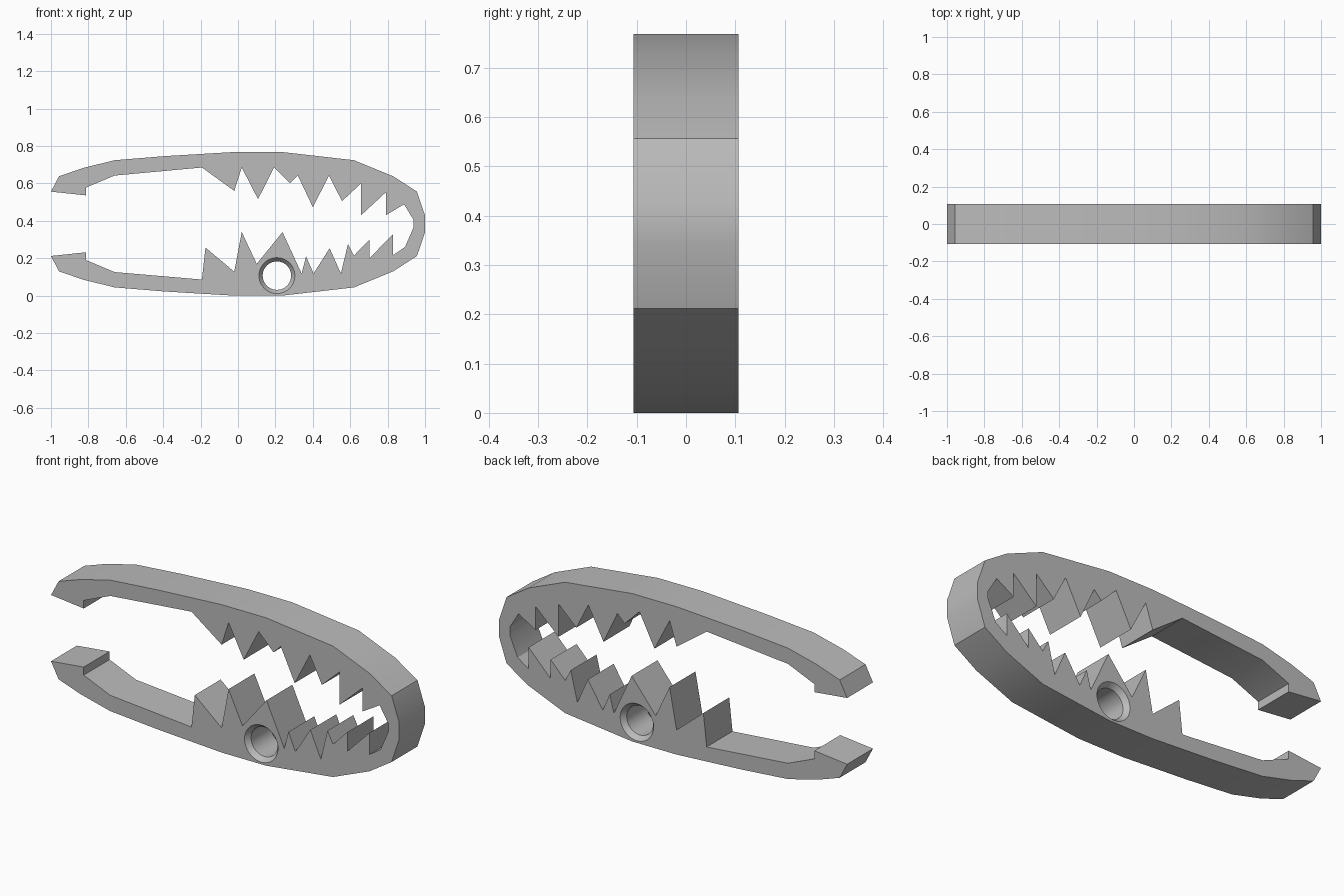
import bpy
import bmesh
import math

HALF_WIDTH = 0.106
MID_HEIGHT = 0.384

cube = bpy.data.objects.get("Cube")
if cube:
    bpy.data.objects.remove(cube, do_unlink=True)

grey = bpy.data.materials.new("plain grey")
grey.use_nodes = True
grey.diffuse_color = (0.50, 0.50, 0.50, 1)
grey.node_tree.nodes["Principled BSDF"].inputs["Base Color"].default_value = (0.50, 0.50, 0.50, 1)


def mirrored(points):
    """Reflect a run of profile points about the middle height, in reverse order."""
    return [(x, 2 * MID_HEIGHT - z) for x, z in reversed(points)]


def make_object(name, bm):
    bmesh.ops.recalc_face_normals(bm, faces=bm.faces[:])
    mesh = bpy.data.meshes.new(name)
    bm.to_mesh(mesh)
    bm.free()
    mesh.materials.append(grey)
    obj = bpy.data.objects.new(name, mesh)
    bpy.context.collection.objects.link(obj)
    return obj


def extruded_profile(name, points):
    """Closed outline in the xz plane, extruded across the full width."""
    bm = bmesh.new()
    face = bm.faces.new([bm.verts.new((x, -HALF_WIDTH, z)) for x, z in points])
    result = bmesh.ops.extrude_face_region(bm, geom=[face])
    moved = [v for v in result["geom"] if isinstance(v, bmesh.types.BMVert)]
    bmesh.ops.translate(bm, verts=moved, vec=(0, 2 * HALF_WIDTH, 0))
    return make_object(name, bm)


def lathed_cutter(name, x, z, profile, sides=48):
    """Solid of revolution about an axis along y, from (radius, y) pairs."""
    bm = bmesh.new()
    rings = []
    for radius, y in profile:
        angles = [2 * math.pi * i / sides for i in range(sides)]
        rings.append([bm.verts.new((x + radius * math.cos(a), y, z + radius * math.sin(a)))
                      for a in angles])
    for low, high in zip(rings, rings[1:]):
        for i in range(sides):
            j = (i + 1) % sides
            bm.faces.new((low[i], low[j], high[j], high[i]))
    bm.faces.new(rings[0])
    bm.faces.new(rings[-1])
    return make_object(name, bm)


# Outer back of the upper jaw, from gripping tip to hinge bend
outer = [(-1, 0.556), (-0.957, 0.638), (-0.83, 0.682), (-0.66, 0.724), (-0.39, 0.746),
         (-0.02, 0.768), (0.235, 0.768), (0.62, 0.724), (0.83, 0.638), (0.957, 0.556),
         (1, 0.428)]

# Hooked grip inside each jaw tip
grip = [(-0.66, 0.642), (-0.812, 0.578), (-0.812, 0.536)]

# Lower teeth, from the hinge bend towards the tip
lower_teeth = [(0.938, 0.364), (0.893, 0.26), (0.83, 0.217), (0.83, 0.33), (0.703, 0.2),
               (0.703, 0.3), (0.62, 0.214), (0.588, 0.276), (0.55, 0.118), (0.49, 0.254),
               (0.404, 0.118), (0.364, 0.21), (0.34, 0.118), (0.238, 0.34), (0.1, 0.17),
               (0.02, 0.34), (-0.02, 0.128), (-0.174, 0.257), (-0.193, 0.086)]

# Upper teeth, from the tip towards the hinge bend
upper_teeth = [(-0.193, 0.685), (-0.02, 0.56), (0.02, 0.685), (0.107, 0.516), (0.193, 0.685),
               (0.278, 0.6), (0.32, 0.642), (0.4, 0.473), (0.487, 0.642), (0.556, 0.505),
               (0.658, 0.6), (0.658, 0.43), (0.79, 0.552), (0.79, 0.43), (0.888, 0.488),
               (0.938, 0.406)]

# One springy body: both jaws joined by the bend
lower_grip = list(reversed(mirrored(grip)))
upper_grip = list(reversed(grip))
outline = (outer + mirrored(outer) + list(reversed(lower_grip)) + list(reversed(lower_teeth))
           + list(reversed(upper_teeth)) + grip)
body = extruded_profile("toothed_clip", outline)

# Through hole with a chamfered rim on both sides
bore, rim, chamfer = 0.076, 0.096, 0.025
flush = HALF_WIDTH
side = [(bore, flush - chamfer), (rim, flush), (rim, flush + chamfer)]
profile = [(r, -y) for r, y in reversed(side)] + side
cutter = lathed_cutter("hole_cutter", 0.208, 0.107, profile)
cutter.hide_render = True

cut = body.modifiers.new("hole", 'BOOLEAN')
cut.operation = 'DIFFERENCE'
cut.solver = 'EXACT'
cut.object = cutter
bpy.ops.object.select_all(action='DESELECT')
body.select_set(True)
bpy.context.view_layer.objects.active = body
bpy.ops.object.modifier_apply(modifier=cut.name)
bpy.data.objects.remove(cutter, do_unlink=True)

bpy.ops.object.shade_smooth_by_angle(angle=math.radians(30))
